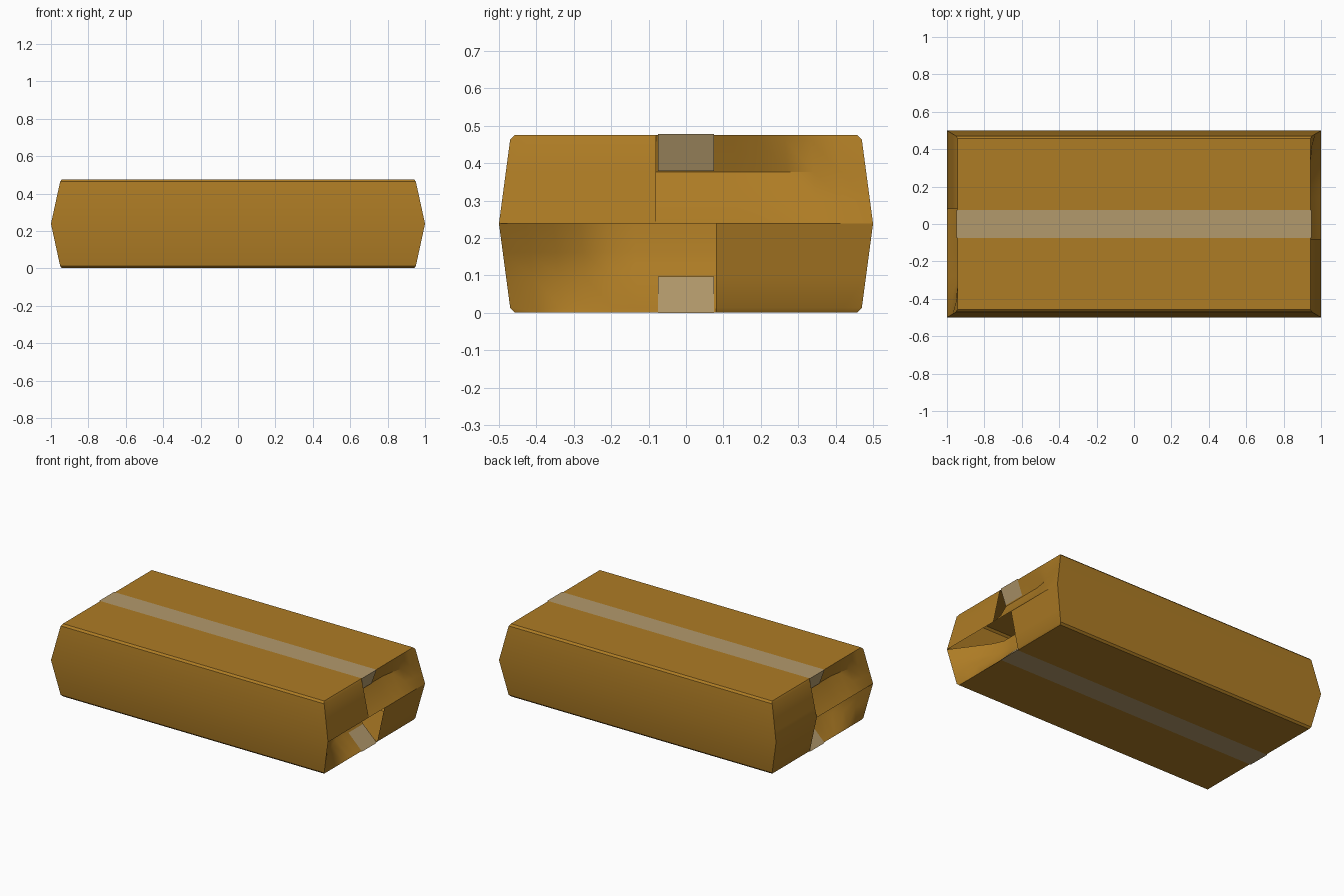
import bpy, bmesh
from mathutils import Vector

if "Cube" in bpy.data.objects:
    bpy.data.objects.remove(bpy.data.objects["Cube"])

MID, TOP = 0.237, 0.474
LEVELS = [0, 0.012, 0.237, 0.462, 0.474]
HALF_Y = [0.458, 0.47, 0.5, 0.47, 0.458]
HALF_X = [0.943, 0.951, 1.0, 0.951, 0.943]


def lerp_table(xs, ys, x):
    for i in range(len(xs) - 1):
        if x <= xs[i + 1] + 1e-6:
            t = (x - xs[i]) / (xs[i + 1] - xs[i])
            return ys[i] + t * (ys[i + 1] - ys[i])
    return ys[-1]


def hy(z):
    return lerp_table(LEVELS, HALF_Y, z)


def hx(z):
    return lerp_table(LEVELS, HALF_X, z)


def material(name, color):
    m = bpy.data.materials.new(name)
    m.diffuse_color = color
    m.use_nodes = True
    m.node_tree.nodes["Principled BSDF"].inputs["Base Color"].default_value = m.diffuse_color
    return m


def make_object(name, grids, mat):
    """Each entry is a grid of points plus an approximate outward direction (None = away from centre)."""
    bm = bmesh.new()
    for grid, out in grids:
        vs = [[bm.verts.new(p) for p in row] for row in grid]
        for a, b in zip(vs, vs[1:]):
            for i in range(len(a) - 1):
                f = bm.faces.new((a[i], a[i + 1], b[i + 1], b[i]))
                f.normal_update()
                d = out if out else f.calc_center_median() * Vector((0, 1, 1)) - Vector((0, 0, MID))
                if f.normal.dot(d) < 0:
                    f.normal_flip()
    bmesh.ops.remove_doubles(bm, verts=bm.verts, dist=1e-4)
    me = bpy.data.meshes.new(name)
    bm.to_mesh(me)
    bm.free()
    ob = bpy.data.objects.new(name, me)
    bpy.context.collection.objects.link(ob)
    me.materials.append(mat)
    bpy.ops.object.select_all(action='DESELECT')
    ob.select_set(True)
    bpy.context.view_layer.objects.active = ob
    bpy.ops.object.shade_smooth_by_angle(angle=0.52)
    return ob


paper = material("brown_paper", (0.42, 0.2, 0.018, 1))
tape = material("tape_beige", (0.45, 0.32, 0.15, 1))

# Wrapper: six-sided tube with softened edges
ring = list(zip(HALF_Y, LEVELS)) + [(-y, z) for y, z in zip(HALF_Y[::-1], LEVELS[::-1])]
ring.append(ring[0])
tube = [[Vector((s * hx(z), y, z)) for y, z in ring] for s in (-1, 1)]
make_object("wrapper", [(tube, None)], paper)

# Folded end flaps: flat panels reach outwards, tucked panels dip inwards
UPPER_Z = [TOP, 0.462, 0.375, 0.30, MID]
UPPER_X = [0.943, 0.938, 0.905, 0.945, 1.0]
LOWER_Z = [0, 0.012, 0.095, 0.16, MID]
LOWER_X = [0.943, 0.932, 0.845, 0.82, 0.81]


def flap(s, zs, inner, y0, side, tucked):
    """Panel running from y0 to the box side given by the sign of side."""
    grid = []
    n = 8
    for i, z in enumerate(zs):
        row = []
        for k in range(n + 1):
            y = y0 + (side * hy(z) - y0) * k / n
            w = min(1, (1 - k / n) * 2.2) if tucked else 0
            row.append(Vector((s * (hx(z) + (inner[i] - hx(z)) * w), y, z)))
        grid.append(row)
    return grid, Vector((s, 0, 0))


for s, name in ((1, "right_end_flaps"), (-1, "left_end_flaps")):
    make_object(name, [
        flap(s, UPPER_Z, UPPER_X, -0.08 * s, -s, False),
        flap(s, UPPER_Z, UPPER_X, -0.08 * s, s, True),
        flap(s, LOWER_Z, LOWER_X, 0.08, -1, True),
        flap(s, LOWER_Z, LOWER_X, 0.08, 1, False)], paper)


# Tape strips along top and bottom, tucked over both ends
def strip(name, z_edge, z_end, x_end, up):
    path = [(-x_end, z_end), (-0.948, z_edge), (0.948, z_edge), (x_end, z_end)]
    parts = []
    for i, out in enumerate(((-1, 0, 0), (0, 0, up), (1, 0, 0))):
        rows = [[Vector((x, y, z)) for y in (-0.075, 0.075)] for x, z in path[i:i + 2]]
        parts.append((rows, Vector(out)))
    make_object(name, parts, tape)


strip("top_tape", 0.476, 0.378, 0.912, 1)
strip("bottom_tape", -0.0015, 0.096, 0.85, -1)
for ob in bpy.context.collection.objects:
    ob.location.z = 0.0015
